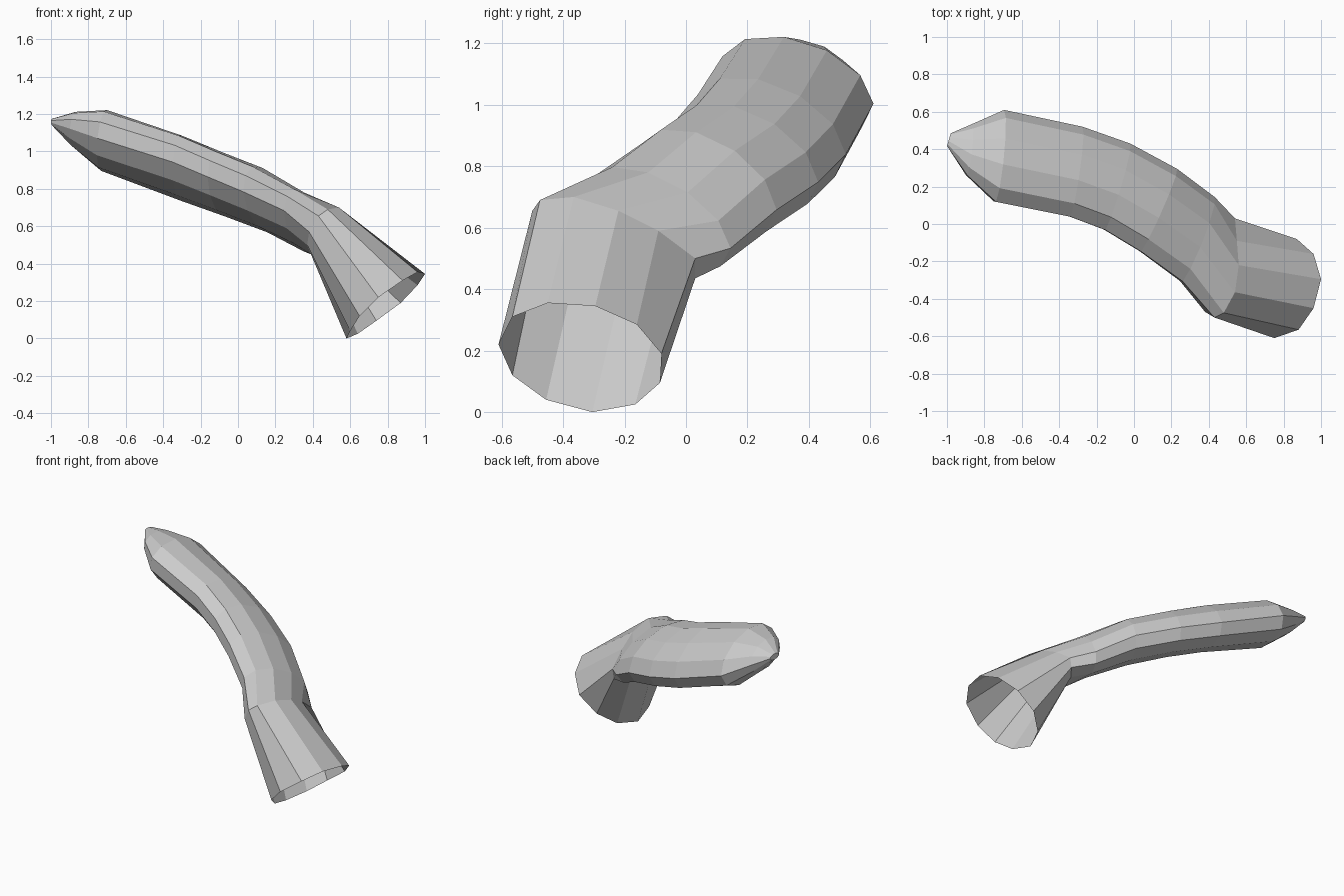
import bpy, bmesh
from math import cos, sin, radians, tau
from mathutils import Vector

SIDES = 11


def oval(centre, half_width, half_height):
    """Tilted oval section, starting on the inner side and running over the top."""
    c, w, h = Vector(centre), Vector(half_width), Vector(half_height)
    angles = [radians(165) - k * tau / SIDES for k in range(SIDES)]
    return [c + w * cos(a) + h * sin(a) for a in angles]


# Blunt tip, then the curved flattened body
rings = [
    oval((-0.99, 0.45, 1.155), (0.01, 0.035, -0.005), (0, 0, 0.02)),
    oval((-0.88, 0.395, 1.12), (0.015, 0.14, -0.03), (0.015, 0, 0.088)),
    oval((-0.72, 0.36, 1.06), (0.025, 0.25, -0.06), (0.025, 0, 0.153)),
    oval((-0.31, 0.275, 0.915), (0.035, 0.245, -0.08), (0.02, 0, 0.157)),
    oval((-0.09, 0.195, 0.83), (0.07, 0.235, -0.085), (0.02, 0, 0.153)),
    oval((0.13, 0.07, 0.745), (0.1, 0.225, -0.09), (0.02, 0, 0.153)),
    oval((0.34, -0.085, 0.63), (0.09, 0.23, -0.1), (0.03, 0, 0.135)),
]

# Skewed section at the bend
rings.append([Vector(p) for p in (
    (.43, -.5, .655), (.48, -.475, .69), (.54, -.365, .7), (.56, -.22, .655),
    (.55, -.09, .59), (.54, .03, .5), (.53, .03, .435), (.46, -.06, .43),
    (.39, -.2, .45), (.37, -.35, .5), (.38, -.47, .57))])

# Open round mouth
rings.append([Vector(p) for p in (
    (.75, -.61, .22), (.88, -.565, .31), (.96, -.45, .355), (1, -.295, .345),
    (.96, -.16, .285), (.87, -.08, .19), (.74, -.085, .095), (.64, -.165, .025),
    (.58, -.305, 0), (.6, -.455, .04), (.65, -.565, .12))])

# Skin the sections, closing only the tip
bm = bmesh.new()
loops = [[bm.verts.new(p) for p in ring] for ring in rings]
for a, b in zip(loops, loops[1:]):
    for k in range(SIDES):
        n = (k + 1) % SIDES
        bm.faces.new((a[k], a[n], b[n], b[k]))
bm.faces.new(loops[0][::-1])
bmesh.ops.recalc_face_normals(bm, faces=bm.faces)

mesh = bpy.data.meshes.new("bent_tube")
bm.to_mesh(mesh)
bm.free()
bpy.context.collection.objects.link(bpy.data.objects.new("bent_tube", mesh))
